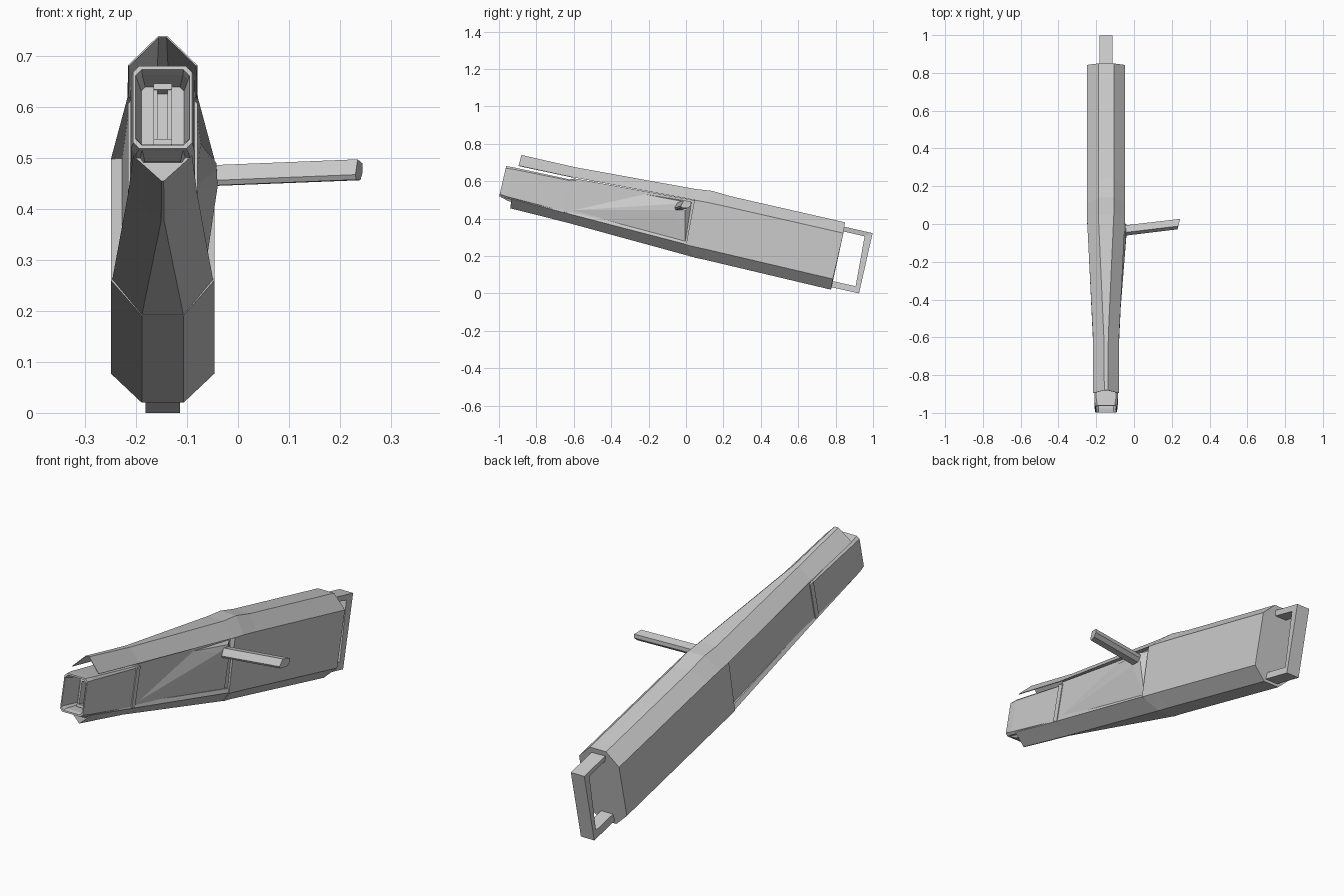
import bpy, bmesh, math
from mathutils import Vector

if "Cube" in bpy.data.objects:
    bpy.data.objects.remove(bpy.data.objects["Cube"])

CX = -0.148                      # centre line of the body
UP = Vector((0, 0.225, 0.974))   # body is pitched about 13 degrees
FWD = Vector((0, -0.974, 0.225))


def finish(name, bm):
    bmesh.ops.recalc_face_normals(bm, faces=bm.faces)
    me = bpy.data.meshes.new(name)
    bm.to_mesh(me)
    bm.free()
    ob = bpy.data.objects.new(name, me)
    bpy.context.collection.objects.link(ob)
    return ob


def loft(name, rings, closed=True, caps=(True, True)):
    """Skin a list of equally sized point rings."""
    bm = bmesh.new()
    vs = [[bm.verts.new(p) for p in r] for r in rings]
    n = len(rings[0])
    for a, b in zip(vs, vs[1:]):
        for i in range(n if closed else n - 1):
            j = (i + 1) % n
            bm.faces.new((a[i], a[j], b[j], b[i]))
    if caps[0]:
        bm.faces.new(vs[0])
    if caps[1]:
        bm.faces.new(vs[-1])
    return finish(name, bm)


def sym(levels):
    """Mirror (y, z, half width) levels about the centre line into one ring."""
    return ([(CX - w, y, z) for y, z, w in levels] +
            [(CX + w, y, z) for y, z, w in reversed(levels)])


def frame(y, z, w, h, c):
    """Pitched rectangle with clipped corners, centred on (CX, y, z)."""
    pts = [(-w, -h + c), (-w, h - c), (-w + c, h), (w - c, h),
           (w, h - c), (w, -h + c), (w - c, -h), (-w + c, -h)]
    o = Vector((CX, y, z))
    return [o + Vector((px, 0, 0)) + UP * pz for px, pz in pts]


def hull(name, pts):
    bm = bmesh.new()
    for p in pts:
        bm.verts.new(p)
    bmesh.ops.convex_hull(bm, input=bm.verts)
    return finish(name, bm)


# rear block with the raised step on top
loft("rear_body", [
    sym([(.775, .02, .041), (.785, .077, .1015), (.842, .322, .1015), (.85, .38, .041)]),
    sym([(.10, .18, .041), (.11, .235, .1015), (.20, .468, .1015), (.24, .519, .041)]),
    sym([(.05, .19, .041), (.06, .246, .1015), (.107, .488, .1015), (.14, .548, .041)]),
    sym([(.045, .191, .041), (.0, .26, .1015), (.045, .499, .1015), (.05, .558, .041)]),
])

# recessed side walls of the front half
loft("side_core", [
    sym([(.02, .25, .080), (.06, .495, .080)]),
    sym([(-.645, .435, .064), (-.60, .615, .064)]),
])

# tapering roof, closed part
loft("roof", [
    sym([(.045, .499, .1015), (.05, .558, .041)]),
    sym([(-.60, .62, .069), (-.59, .674, .012)]),
])

# overhanging hood, a thin open shell
hood = loft("hood", [
    sym([(-.60, .62, .069), (-.59, .674, .012)]),
    sym([(-.895, .683, .068), (-.88, .74, .009)]),
], closed=False, caps=(False, False))
mod = hood.modifiers.new("thickness", 'SOLIDIFY')
mod.thickness = 0.003

# keel that narrows to a ridge
loft("keel", [
    sym([(.05, .191, .041), (.055, .248, .1015), (.06, .262, .09)]),
    sym([(-.63, .377, .003), (-.645, .43, .068), (-.645, .45, .06)]),
    sym([(-.94, .455, .002), (-.93, .505, .058), (-.93, .52, .05)]),
])
hull("chin", sym([(-.86, .485, .05), (-.99, .515, .04), (-.95, .493, .035), (-.90, .51, .055)]))

# collar between core and nose
loft("collar", [frame(-.612, .516, .068, .094, .006),
                frame(-.637, .522, .068, .094, .006)])

# hollow nose box with bevelled rim and stepped recess
F = Vector((0, -.98, .60))


def nose_ring(back, w, h, c):
    p = F - FWD * back
    return frame(p.y, p.z, w, h, c)


loft("nose_box", [
    nose_ring(.36, .064, .090, .006),
    nose_ring(.04, .062, .085, .010),
    nose_ring(.00, .058, .083, .012),
    nose_ring(.00, .053, .076, .012),
    nose_ring(.02, .050, .070, .010),
    nose_ring(.10, .042, .064, .008),
])

# slotted insert inside the nose
for side in (-1, 1):
    ring = [nose_ring(b, .004, .058, .001) for b in (.11, .065)]
    loft("nose_rail", [[p + Vector((side * .014, 0, 0)) for p in r] for r in ring])
    ring = [nose_ring(b, .018, .006, .002) for b in (.11, .06)]
    loft("nose_bracket", [[p + UP * side * .056 for p in r] for r in ring])

# rear carrying loop
outer = [(.80, .367), (.998, .322), (.925, .0), (.76, .037)]
inner = [(.80, .341), (.955, .305), (.907, .038), (.76, .071)]
corners = []
for (oy, oz), (iy, iz) in zip(outer, inner):
    corners.append([(CX - .034, oy, oz), (CX + .034, oy, oz),
                    (CX + .030, iy, iz), (CX - .030, iy, iz)])
loft("rear_handle", corners)

# hexagonal side rod with its wedge mount
section = [(-.029, -.010), (-.012, .020), (.026, .012),
           (.026, -.006), (.010, -.021), (-.024, -.020)]
rod = []
for x, y, z, skew in ((-.09, -.038, .465, 0), (.238, .001, .478, .25)):
    rod.append([(x + skew * dy, y + dy, z + dz) for dy, dz in section])
loft("side_rod", rod)
hull("rod_mount", [(-.042, -.075, .478), (-.040, -.06, .445), (-.042, -.01, .49),
                   (-.040, -.005, .445), (-.066, -.005, .27), (-.066, .03, .49),
                   (-.083, -.60, .445), (-.074, -.22, .53), (-.09, -.0, .36)])
